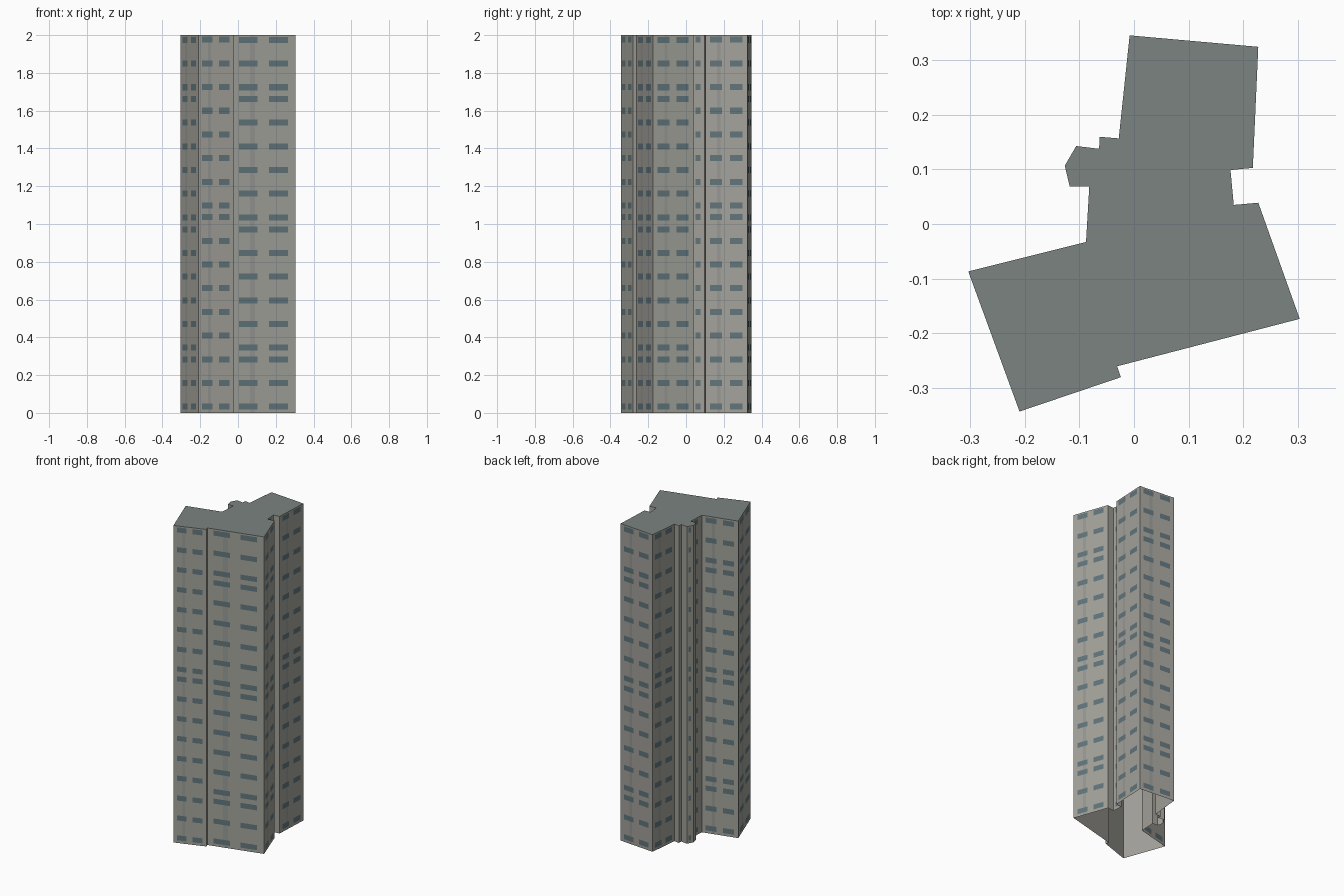
import bpy, bmesh
from mathutils import Vector

if "Cube" in bpy.data.objects:
    bpy.data.objects.remove(bpy.data.objects["Cube"])

HEIGHT = 2.0
# Footprint, counter-clockwise: x, y, window style of the wall that starts here
# A / B = two window columns (two row rhythms), S = single column, N = blank
PLAN = [
    (-0.210, -0.344, "B"), (-0.024, -0.281, "N"), (-0.031, -0.261, "A"),
    (0.304, -0.174, "A"), (0.228, 0.039, "N"), (0.183, 0.035, "S"),
    (0.177, 0.099, "N"), (0.218, 0.103, "B"), (0.228, 0.325, "A"),
    (-0.008, 0.346, "B"), (-0.028, 0.157, "N"), (-0.063, 0.160, "N"),
    (-0.064, 0.138, "N"), (-0.106, 0.143, "S"), (-0.127, 0.107, "N"),
    (-0.118, 0.069, "N"), (-0.082, 0.069, "S"), (-0.088, -0.033, "A"),
    (-0.304, -0.087, "A"),
]
STEP = 0.1254


def rows(*runs):
    """Window row heights from (first height, count) runs."""
    return [z + STEP * i for z, n in runs for i in range(n)]


ROWS_A = rows((0.033, 3), (0.345, 6), (1.035, 6), (1.724, 3))
ROWS_B = rows((0.033, 9), (1.098, 8))
PAIR = [(0.107, 0.40), (0.585, 0.88)]
STYLES = {"A": (PAIR, ROWS_A), "B": (PAIR, ROWS_B),
          "S": ([(0.25, 0.65)], ROWS_B), "N": ([], [])}


def material(name, rgb):
    m = bpy.data.materials.new(name)
    m.diffuse_color = (*rgb, 1)
    m.use_nodes = True
    m.node_tree.nodes["Principled BSDF"].inputs["Base Color"].default_value = m.diffuse_color
    return m


def make_object(name, quads, mat):
    bm = bmesh.new()
    for q in quads:
        bm.faces.new([bm.verts.new(p) for p in q])
    bmesh.ops.remove_doubles(bm, verts=bm.verts, dist=1e-5)
    mesh = bpy.data.meshes.new(name)
    bm.to_mesh(mesh)
    bm.free()
    mesh.materials.append(mat)
    ob = bpy.data.objects.new(name, mesh)
    bpy.context.collection.objects.link(ob)
    return ob


def panel(a, b, f0, f1, z0, z1, offset=0.0):
    """Upright quad on wall a-b between fractions f0 and f1."""
    d = b - a
    out = Vector((d.y, -d.x, 0)).normalized() * offset
    p, q = a + d * f0 + out, a + d * f1 + out
    lo, hi = Vector((0, 0, z0)), Vector((0, 0, z1))
    return [p + lo, q + lo, q + hi, p + hi]


walls, windows, strips = [], [], []
pts = [Vector((x, y, 0)) for x, y, _ in PLAN]
for i, (_, _, style) in enumerate(PLAN):
    a, b = pts[i], pts[(i + 1) % len(pts)]
    walls.append(panel(a, b, 0, 1, 0, HEIGHT))
    columns, levels = STYLES[style]
    for f0, f1 in columns:
        for z in levels:
            windows.append(panel(a, b, f0, f1, z - 0.016, z + 0.016, 0.0012))
    # darker vertical band behind the first window column
    if style in "AB":
        strips.append(panel(a, b, 0.28, 0.36, 0, HEIGHT, 0.0005))

# Tower shell (open underneath), flat roof, glazing and facade bands
make_object("tower_walls", walls, material("concrete", (0.37, 0.365, 0.33)))
make_object("roof", [[p + Vector((0, 0, HEIGHT)) for p in pts]],
            material("roof_grey", (0.20, 0.23, 0.22)))
make_object("windows", windows, material("glass", (0.12, 0.18, 0.20)))
make_object("facade_bands", strips, material("band", (0.31, 0.32, 0.30)))
